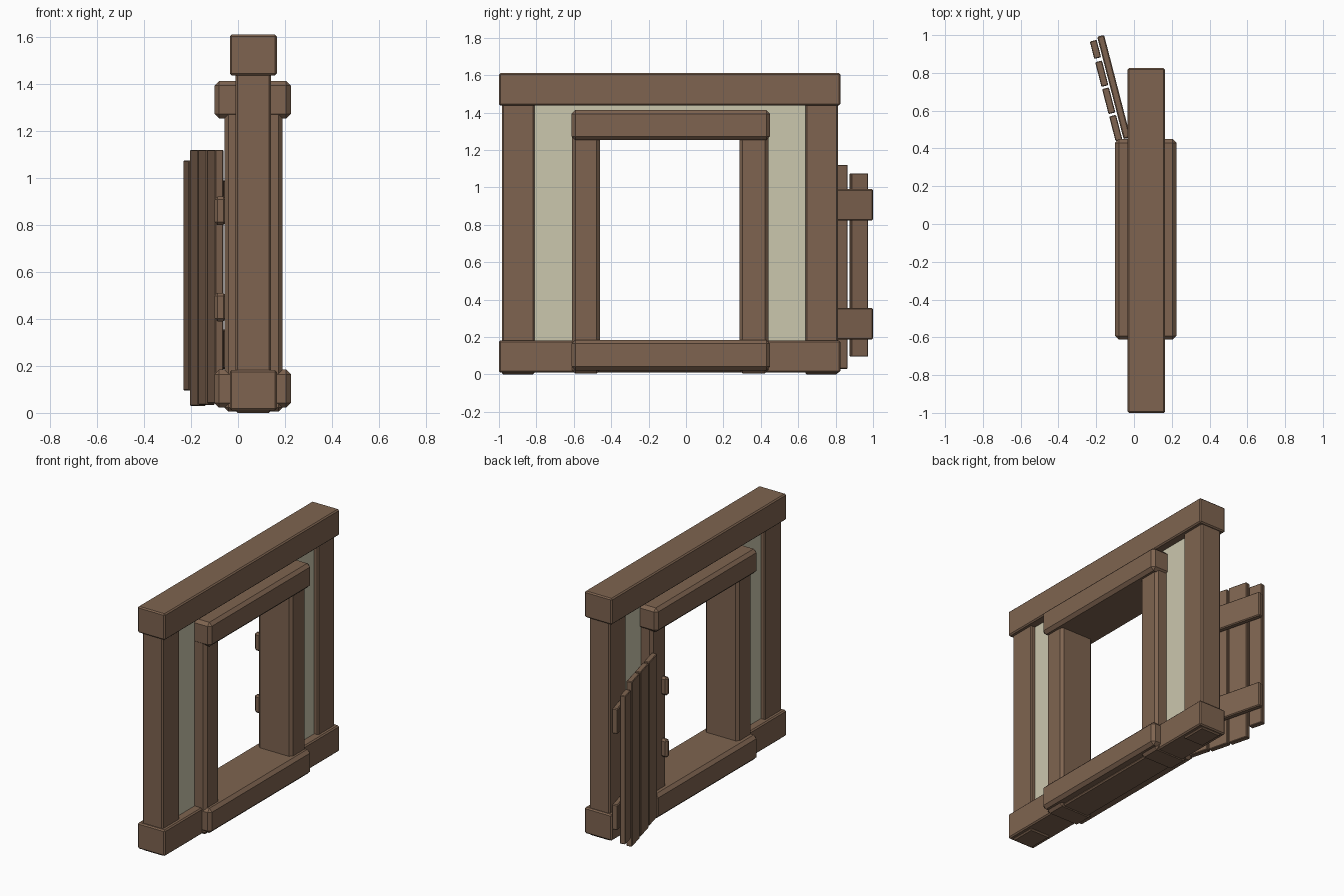
import bpy
import math
from mathutils import Matrix, Vector

cube = bpy.data.objects.get("Cube")
if cube:
    bpy.data.objects.remove(cube, do_unlink=True)


def material(name, color):
    mat = bpy.data.materials.new(name)
    mat.use_nodes = True
    mat.diffuse_color = (*color, 1)
    mat.node_tree.nodes["Principled BSDF"].inputs["Base Color"].default_value = (*color, 1)
    return mat


wood = material("brown wood", (0.21, 0.127, 0.08))
plaster = material("pale plaster", (0.6, 0.57, 0.42))


def box(name, x, y, z, mat=wood, bevel=0.0, place=None):
    """Box from (min, max) ranges, with chamfered edges."""
    bpy.ops.mesh.primitive_cube_add(size=1)
    ob = bpy.context.object
    ob.name = name
    size = [r[1] - r[0] for r in (x, y, z)]
    mid = Vector([(r[0] + r[1]) / 2 for r in (x, y, z)])
    ob.data.transform(Matrix.Translation(mid) @ Matrix.Diagonal((*size, 1)))
    ob.data.materials.append(mat)
    if place:
        ob.matrix_world = place
    if bevel:
        mod = ob.modifiers.new("chamfer", 'BEVEL')
        mod.width = bevel
        mod.segments = 1
    return ob


# Outer timber frame
for name, z in (("bottom_beam", (0.01, 0.182)), ("top_beam", (1.437, 1.61))):
    box(name, (-0.035, 0.165), (-1, 0.825), z, bevel=0.008)
for name, y in (("front_post", (-0.985, -0.81)), ("back_post", (0.638, 0.812))):
    box(name, (-0.01, 0.14), y, (0, 1.5), bevel=0.008)

# Plaster infill around the opening
for name, y, z in (("front_infill", (-0.85, -0.55), (0.1, 1.5)),
                   ("back_infill", (0.38, 0.7), (0.1, 1.5)),
                   ("upper_infill", (-0.55, 0.38), (1.35, 1.5))):
    box(name, (0.02, 0.11), y, z, plaster)

# Window surround
for name, y in (("front_jamb", (-0.61, -0.46)), ("back_jamb", (0.285, 0.44))):
    box(name, (-0.058, 0.19), y, (0.005, 1.34), bevel=0.018)
for name, z in (("window_sill", (0.022, 0.184)), ("window_head", (1.253, 1.413))):
    box(name, (-0.1, 0.225), (-0.612, 0.45), z, bevel=0.02)

# Catches on the back jamb
for i, z in enumerate((0.45, 0.86)):
    box(f"catch_{i + 1}", (-0.1, -0.05), (0.31, 0.345), (z - 0.06, z + 0.06), bevel=0.012)

# Open shutter: local y runs along its width, planks on the -x side
hinge = Matrix.Translation((-0.052, 0.45, 0)) @ Matrix.Rotation(math.radians(14.5), 4, 'Z')
planks = ((0.0, 0.135, 0.04, 1.12), (0.148, 0.285, 0.033, 1.12),
          (0.297, 0.432, 0.03, 1.12), (0.45, 0.545, 0.095, 1.075))
for i, (a, b, low, high) in enumerate(planks):
    box(f"shutter_plank_{i + 1}", (-0.047, -0.01), (a, b), (low, high), bevel=0.004, place=hinge)
for name, z in (("lower_batten", (0.187, 0.355)), ("upper_batten", (0.822, 0.99))):
    box(name, (-0.003, 0.035), (0.0, 0.56), z, bevel=0.006, place=hinge)
